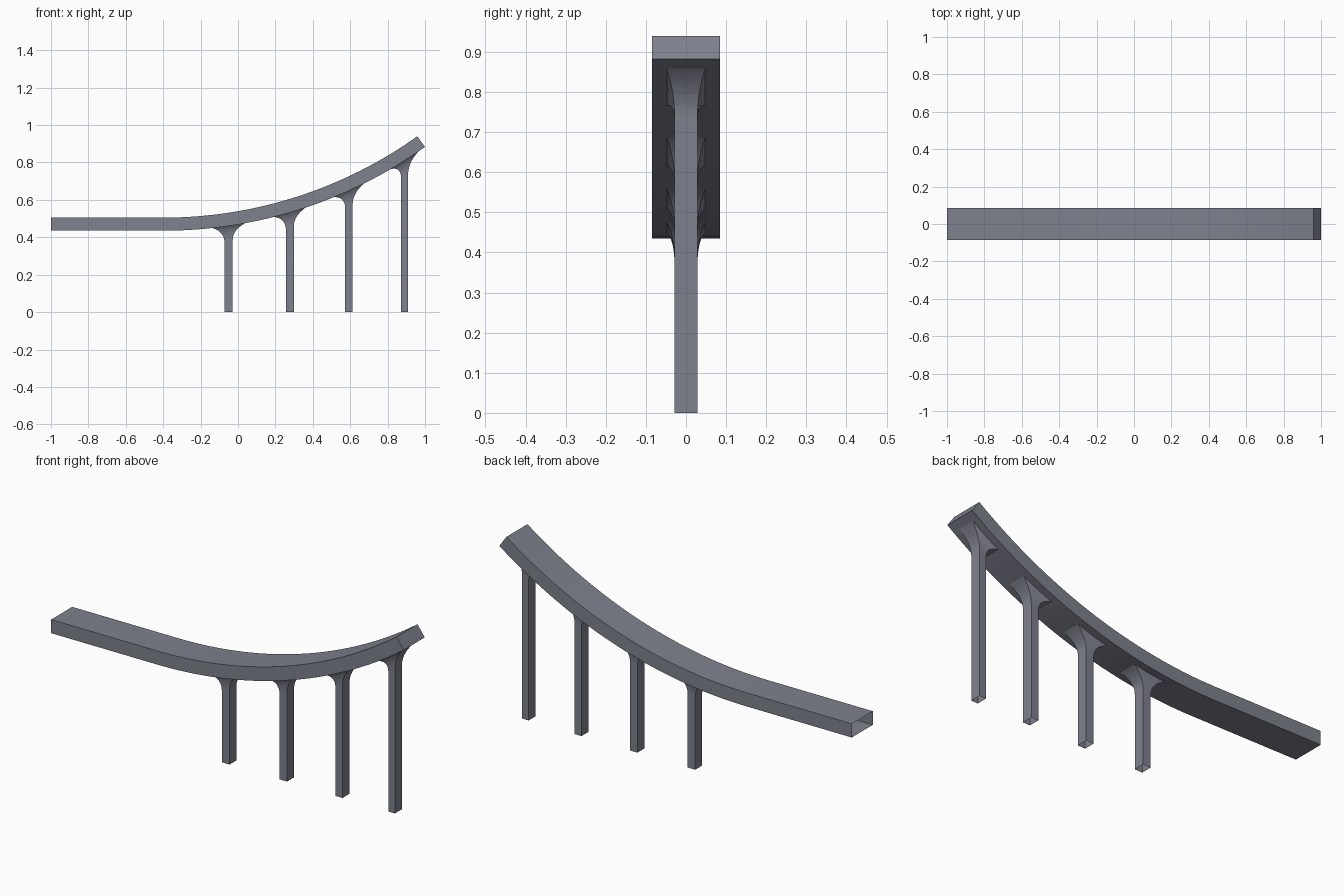
import bpy
import math

if "Cube" in bpy.data.objects:
    bpy.data.objects.remove(bpy.data.objects["Cube"])

R = 2.41                 # radius of the deck underside
CX, CZ = -0.4, 2.845     # centre of the deck arc
DEPTH, HALF_W = 0.07, 0.085
END = math.radians(35.5)

slate = bpy.data.materials.new("slate")
slate.diffuse_color = (0.21, 0.22, 0.27, 1)
slate.use_nodes = True
slate.node_tree.nodes["Principled BSDF"].inputs["Base Color"].default_value = slate.diffuse_color


def loft(name, rings, cap=False):
    """Tube through a list of four-cornered rings, open unless its last ring is capped."""
    verts = [v for r in rings for v in r]
    faces = [(4 * i + k, 4 * i + (k + 1) % 4, 4 * i + 4 + (k + 1) % 4, 4 * i + 4 + k)
             for i in range(len(rings) - 1) for k in range(4)]
    if cap:
        faces.append(tuple(range(len(verts) - 4, len(verts))))
    mesh = bpy.data.meshes.new(name)
    mesh.from_pydata(verts, [], faces)
    mesh.materials.append(slate)
    ob = bpy.data.objects.new(name, mesh)
    bpy.context.collection.objects.link(ob)
    bpy.ops.object.select_all(action='DESELECT')
    ob.select_set(True)
    bpy.context.view_layer.objects.active = ob
    bpy.ops.object.shade_smooth_by_angle(angle=math.radians(35))
    return ob


def bezier(a, b, c, t):
    return (1 - t) ** 2 * a + 2 * t * (1 - t) * b + t * t * c


def deck_bottom(x):
    return CZ - math.sqrt(R * R - (x - CX) ** 2)


# Deck: box section, open at the level end, rising along an arc to a closed end
def deck_ring(x, z, a):
    tx, tz = x - DEPTH * math.sin(a), z + DEPTH * math.cos(a)
    return [(x, -HALF_W, z), (x, HALF_W, z), (tx, HALF_W, tz), (tx, -HALF_W, tz)]


rings = [deck_ring(-1, CZ - R, 0)]
for i in range(33):
    a = END * i / 32
    rings.append(deck_ring(CX + R * math.sin(a), CZ - R * math.cos(a), a))
loft("deck", rings, cap=True)


# Columns: hollow rectangular shafts flaring out to meet the underside
def column(index, cx):
    ang = math.asin((cx - CX) / R)
    slope = math.tan(ang)
    half, reach = 0.022 * math.cos(ang), 0.093 * math.cos(ang)
    neck = deck_bottom(cx) - 0.085

    def side(s, t):
        edge, tip = cx + s * half, cx + s * reach
        z_tip = deck_bottom(tip) + 0.002
        z_mid = z_tip - (slope + s * 0.4) * (tip - edge)
        return bezier(edge, edge, tip, t), bezier(neck + s * 0.01, z_mid, z_tip, t)

    def ring(left, right, y):
        (xl, zl), (xr, zr) = left, right
        return [(xl, -y, zl), (xr, -y, zr), (xr, y, zr), (xl, y, zl)]

    rows = [ring((cx - half, 0), (cx + half, 0), 0.0285)]
    for i in range(13):
        t = i / 12
        rows.append(ring(side(-1, t), side(1, t), bezier(0.0285, 0.0285, 0.05, t)))
    loft(f"column_{index}", rows)


for n, x in enumerate((-0.05, 0.277, 0.593, 0.891), 1):
    column(n, x)
